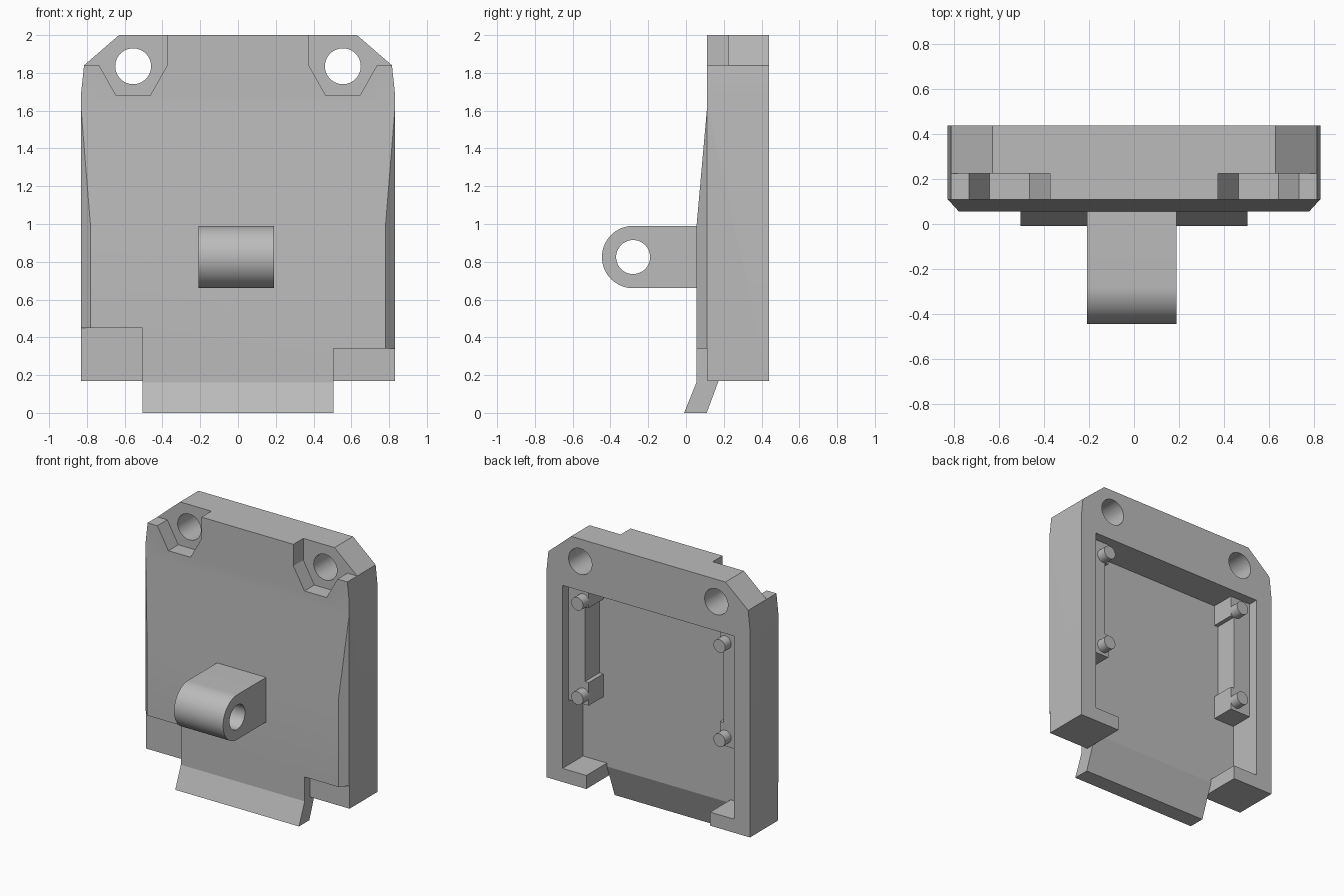
import bpy, bmesh, math
from mathutils import Vector

if "Cube" in bpy.data.objects:
    bpy.data.objects.remove(bpy.data.objects["Cube"])

grey = bpy.data.materials.new("plain_grey")
grey.use_nodes = True
grey.diffuse_color = (0.5, 0.5, 0.5, 1)
grey.node_tree.nodes["Principled BSDF"].inputs["Base Color"].default_value = (0.5, 0.5, 0.5, 1)


def finish(name, bm):
    bmesh.ops.recalc_face_normals(bm, faces=bm.faces)
    mesh = bpy.data.meshes.new(name)
    bm.to_mesh(mesh)
    bm.free()
    mesh.materials.append(grey)
    ob = bpy.data.objects.new(name, mesh)
    bpy.context.collection.objects.link(ob)
    return ob


def prism(name, points, start, end, axis="y"):
    """Extrude an (x, z) outline along y, or a (y, z) outline along x."""
    bm = bmesh.new()
    place = (lambda a, b: (a, start, b)) if axis == "y" else (lambda a, b: (start, a, b))
    face = bm.faces.new([bm.verts.new(place(a, b)) for a, b in points])
    geom = bmesh.ops.extrude_face_region(bm, geom=[face])["geom"]
    shift = Vector((0, end - start, 0)) if axis == "y" else Vector((end - start, 0, 0))
    bmesh.ops.translate(bm, vec=shift, verts=[g for g in geom if isinstance(g, bmesh.types.BMVert)])
    return finish(name, bm)


def box(name, x, y, z):
    return prism(name, [(x[0], z[0]), (x[1], z[0]), (x[1], z[1]), (x[0], z[1])], y[0], y[1])


def arc(ca, cb, r, a0, a1, n):
    return [(ca + r * math.cos(a0 + (a1 - a0) * i / n), cb + r * math.sin(a0 + (a1 - a0) * i / n))
            for i in range(n + 1)]


def disc(name, ca, cb, r, start, end, axis="y"):
    return prism(name, arc(ca, cb, r, 0, math.tau, 48)[:-1], start, end, axis)


def combine(target, tool, op):
    mod = target.modifiers.new(op, "BOOLEAN")
    mod.operation, mod.solver, mod.object = op, "EXACT", tool
    bpy.context.view_layer.objects.active = target
    bpy.ops.object.modifier_apply(modifier=mod.name)
    bpy.data.objects.remove(tool)


def cut(target, tool):
    combine(target, tool, "DIFFERENCE")


def add(target, tool):
    combine(target, tool, "UNION")


# Main housing with clipped upper corners
half = [(0.83, 0.17), (0.83, 1.7), (0.815, 1.84), (0.63, 2.0)]
housing = prism("housing", half + [(-x, z) for x, z in reversed(half)], 0.11, 0.44)

# Raised front panel, chamfered at the sides and tapering out at the top
bm = bmesh.new()
for s in (-1, 1):
    for x, y, z in ((0.78, 0.055, 0.17), (0.78, 0.055, 0.98), (0.83, 0.11, 0.17), (0.83, 0.11, 1.6)):
        bm.verts.new((s * x, y, z))
bmesh.ops.convex_hull(bm, input=bm.verts)
add(housing, finish("front_panel", bm))

# Rear cavity and the open gap in its lower edge
cut(housing, box("cavity_cutter", (-0.7, 0.7), (0.2, 0.6), (0.27, 1.62)))
cut(housing, box("gap_cutter", (-0.505, 0.505), (-0.2, 0.6), (0, 0.3)))

# Corner pockets, through holes and lower notches
pocket = [(0.375, 2.1), (0.375, 1.84), (0.465, 1.68), (0.645, 1.68), (0.735, 1.84), (0.95, 1.84), (0.95, 2.1)]
for s, notch_top in ((-1, 0.45), (1, 0.34)):
    cut(housing, prism("pocket_cutter", [(s * x, z) for x, z in pocket], -0.1, 0.225))
    cut(housing, disc("hole_cutter", s * 0.555, 1.835, 0.095, 0, 0.6))
    cut(housing, box("notch_cutter", sorted((s * 0.505, s * 0.95)), (-0.1, 0.115), (0, notch_top)))

# Flared bottom lip
lip = [(0.055, 0.3), (0.055, 0.16), (-0.01, 0), (0.11, 0), (0.2, 0.245), (0.2, 0.3)]
add(housing, prism("bottom_lip", lip, -0.505, 0.505, "x"))

# Front lug with a cross hole
outline = [(0.08, 0.99)] + arc(-0.28, 0.825, 0.165, math.pi / 2, 1.5 * math.pi, 32) + [(0.08, 0.66)]
lug = prism("front_lug", outline, -0.21, 0.19, "x")
cut(lug, disc("lug_hole_cutter", -0.28, 0.825, 0.09, -0.5, 0.5, "x"))
parts = [housing, lug]

# Inner rails with end pads and pegs
for s, side in ((-1, "right"), (1, "left")):
    steps = [(0.7, 0.75), (0.535, 0.75), (0.535, 0.92), (0.565, 0.92),
             (0.565, 1.47), (0.535, 1.47), (0.535, 1.62), (0.7, 1.62)]
    parts.append(prism(side + "_rail", [(s * x, z) for x, z in steps], 0.2, 0.37))
    for z, level in ((0.82, "lower"), (1.515, "upper")):
        parts.append(disc(f"{side}_{level}_peg", s * 0.58, z, 0.048, 0.36, 0.44))

# Smooth the round walls and keep the edges crisp
bpy.ops.object.select_all(action="DESELECT")
for ob in parts:
    ob.select_set(True)
bpy.context.view_layer.objects.active = housing
bpy.ops.object.shade_smooth_by_angle(angle=math.radians(15))
